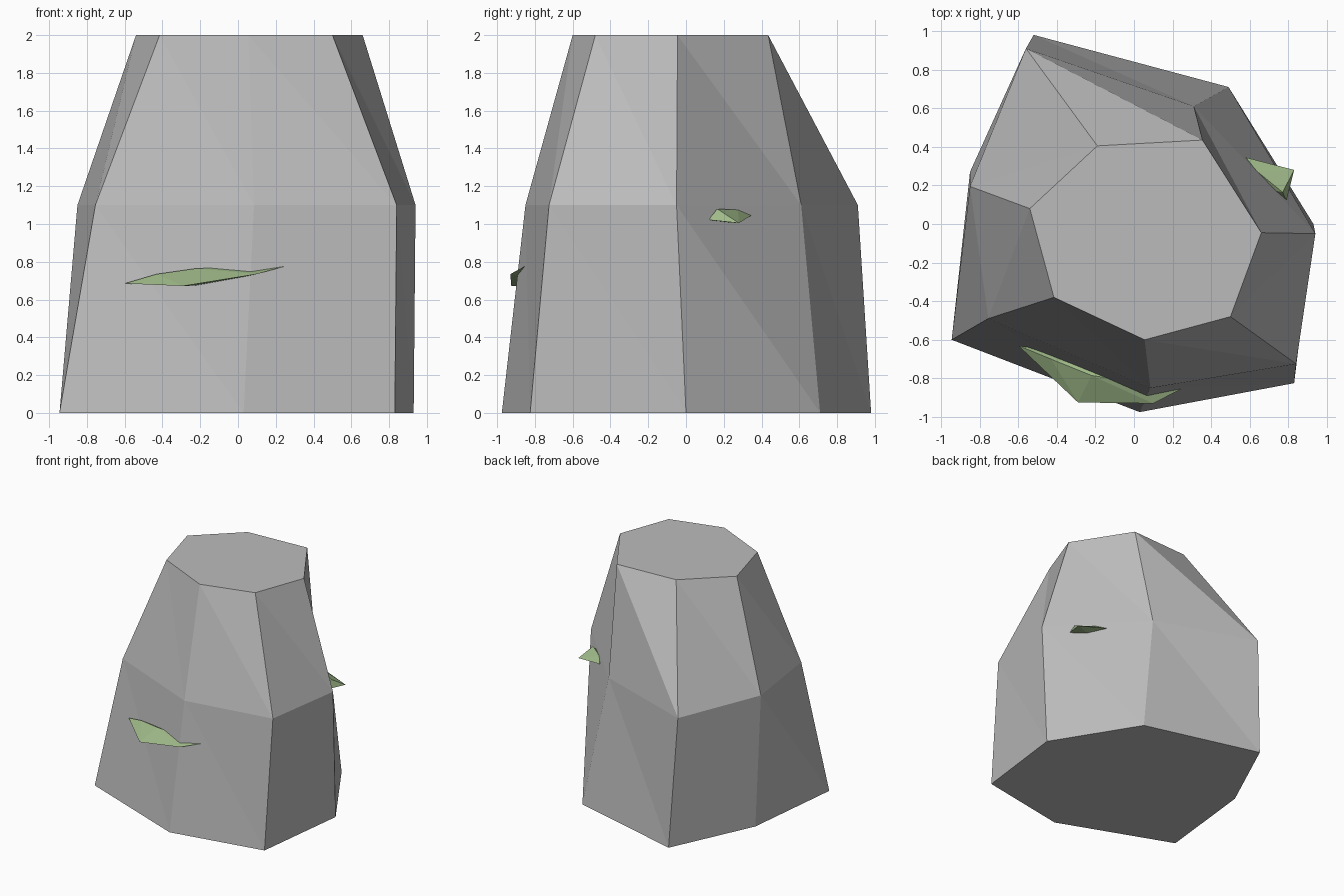
import bpy
import bmesh

cube = bpy.data.objects.get("Cube")
if cube:
    bpy.data.objects.remove(cube, do_unlink=True)


def make_material(name, rgb):
    mat = bpy.data.materials.new(name)
    mat.use_nodes = True
    color = (*rgb, 1)
    mat.diffuse_color = color
    mat.node_tree.nodes["Principled BSDF"].inputs["Base Color"].default_value = color
    return mat


def finish(name, bm, mat):
    bmesh.ops.recalc_face_normals(bm, faces=bm.faces[:])
    mesh = bpy.data.meshes.new(name)
    bm.to_mesh(mesh)
    bm.free()
    mesh.materials.append(mat)
    obj = bpy.data.objects.new(name, mesh)
    bpy.context.collection.objects.link(obj)
    return obj


def add_rock(name, sections, mat):
    """Loft irregular rings, splitting each side panel along its diagonal."""
    bm = bmesh.new()
    rings = [[bm.verts.new((x, y, z)) for x, y in pts] for z, pts in sections]
    count = len(rings[0])
    for low, high in zip(rings, rings[1:]):
        for i in range(count):
            j = (i + 1) % count
            bm.faces.new((low[i], low[j], high[i]))
            bm.faces.new((low[j], high[j], high[i]))
    bm.faces.new(rings[0][::-1])
    bm.faces.new(rings[-1])
    return finish(name, bm, mat)


def add_shelf(name, points, mat):
    """Faceted wedge whose last point is buried in the rock."""
    bm = bmesh.new()
    for p in points:
        bm.verts.new(p)
    hull = bmesh.ops.convex_hull(bm, input=bm.verts[:])
    loose = [v for v in hull["geom_interior"] if isinstance(v, bmesh.types.BMVert)]
    bmesh.ops.delete(bm, geom=loose, context="VERTS")
    return finish(name, bm, mat)


stone = make_material("stone grey", (0.5, 0.5, 0.5))
moss = make_material("moss green", (0.35, 0.49, 0.25))

# Seven-sided stump of rock, counterclockwise from the front left corner
base = [(-0.945, -0.60), (0.03, -0.975), (0.83, -0.825), (0.93, 0.0),
        (0.49, 0.71), (-0.52, 0.98), (-0.85, 0.27)]
waist = [(-0.755, -0.49), (0.085, -0.85), (0.84, -0.725), (0.94, -0.05),
         (0.31, 0.61), (-0.56, 0.91), (-0.85, 0.195)]
crown = [(-0.415, -0.38), (0.055, -0.60), (0.50, -0.48), (0.66, -0.045),
         (0.355, 0.435), (-0.19, 0.405), (-0.54, 0.08)]
add_rock("rock_body", [(0, base), (1.1, waist), (2, crown)], stone)

# Moss ledges growing out of the walls
add_shelf("front_moss", [
    (-0.6, -0.63, 0.685), (-0.43, -0.70, 0.735), (-0.22, -0.785, 0.765),
    (0.245, -0.855, 0.775), (0.1, -0.93, 0.735), (-0.29, -0.925, 0.672),
    (-0.2, -0.7, 0.675)], moss)
add_shelf("side_moss", [
    (0.58, 0.345, 1.045), (0.83, 0.28, 1.005), (0.79, 0.12, 1.022),
    (0.77, 0.165, 1.08), (0.635, 0.275, 1.075), (0.6, 0.2, 1.01)], moss)
